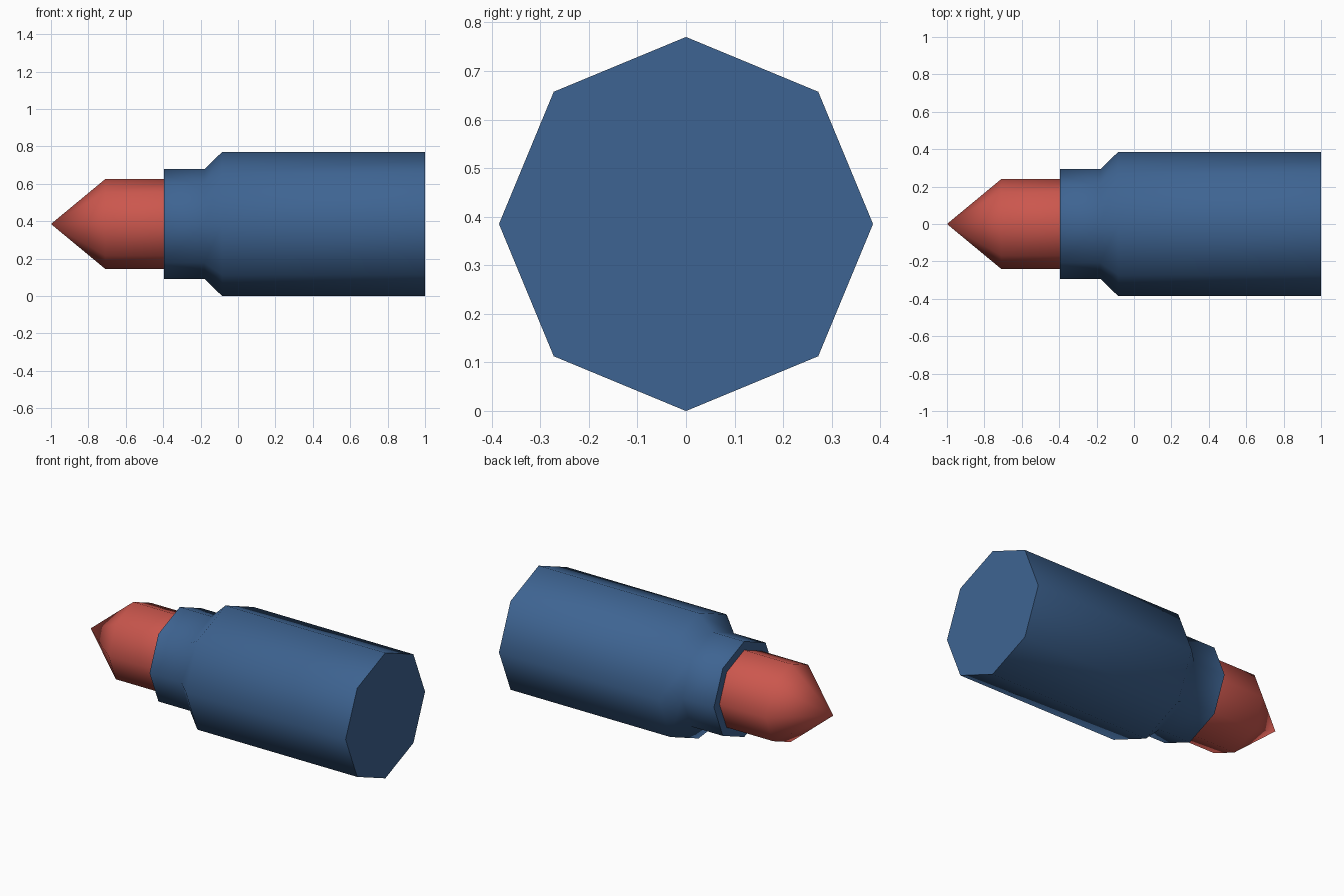
import bpy, bmesh
from math import cos, sin, pi, radians

if "Cube" in bpy.data.objects:
    bpy.data.objects.remove(bpy.data.objects["Cube"])

SIDES = 8
AXIS_Z = 0.385


def material(name, color):
    m = bpy.data.materials.new(name)
    m.diffuse_color = color
    m.use_nodes = True
    m.node_tree.nodes["Principled BSDF"].inputs["Base Color"].default_value = m.diffuse_color
    return m


def lathe_x(name, profile, mat):
    """Revolve (x, radius) points around the long axis; radius 0 makes a pole."""
    bm = bmesh.new()
    rings = []
    for x, r in profile:
        count = SIDES if r > 0 else 1
        rings.append([bm.verts.new((x, r * cos(2 * pi * i / SIDES),
                                    r * sin(2 * pi * i / SIDES)))
                      for i in range(count)])
    for a, b in zip(rings, rings[1:]):
        for i in range(SIDES):
            j = (i + 1) % SIDES
            if len(b) == 1:
                bm.faces.new((a[i], a[j], b[0]))
            else:
                bm.faces.new((a[i], a[j], b[j], b[i]))
    # Flat cap on the first ring
    bm.faces.new(rings[0])
    bmesh.ops.recalc_face_normals(bm, faces=bm.faces)
    mesh = bpy.data.meshes.new(name)
    bm.to_mesh(mesh)
    bm.free()
    mesh.materials.append(mat)
    obj = bpy.data.objects.new(name, mesh)
    obj.location.z = AXIS_Z
    bpy.context.collection.objects.link(obj)
    bpy.ops.object.select_all(action='DESELECT')
    obj.select_set(True)
    bpy.context.view_layer.objects.active = obj
    bpy.ops.object.shade_smooth_by_angle(angle=radians(50))
    return obj


blue = material("blue", (0.048, 0.127, 0.287, 1))
red = material("red", (0.60, 0.095, 0.075, 1))

# Casing: flat base, body, sloped shoulder, neck and mouth rim
lathe_x("casing", [(1, 0.385), (-0.085, 0.385), (-0.18, 0.293),
                   (-0.395, 0.293), (-0.395, 0)], blue)

# Tip: short cylinder seated in the neck, ending in a cone
lathe_x("tip", [(-0.395, 0.24), (-0.71, 0.24), (-1, 0)], red)
